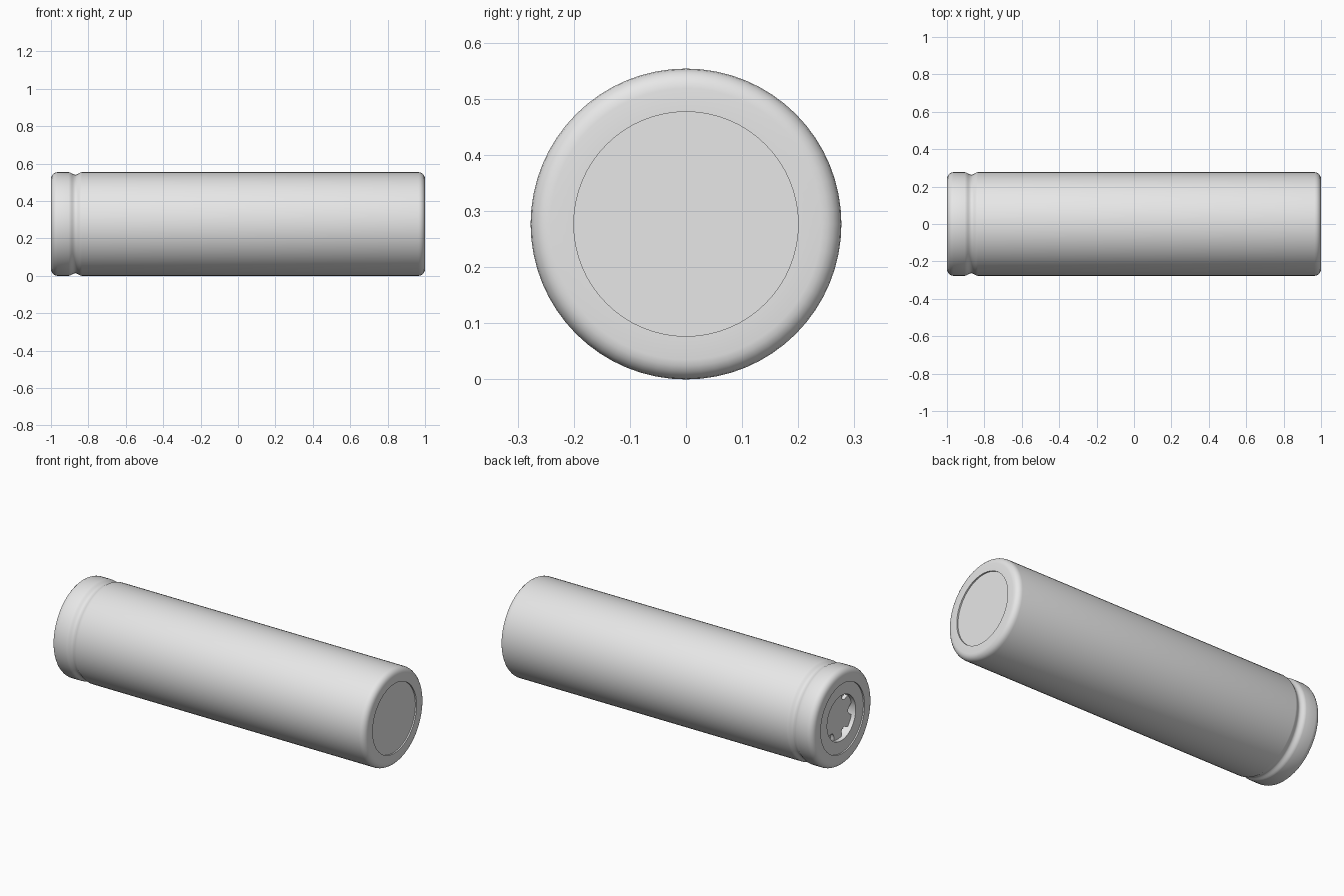
import bpy, bmesh
from math import sin, cos, pi, tau, sqrt, radians

if "Cube" in bpy.data.objects:
    bpy.data.objects.remove(bpy.data.objects["Cube"])

R = 0.277        # cell radius, also the height of its axis
SIDES = 64
FILLET = 0.035

steel = bpy.data.materials.new("light_grey_metal")
steel.use_nodes = True
steel.diffuse_color = (0.8, 0.8, 0.8, 1)
steel.node_tree.nodes["Principled BSDF"].inputs["Base Color"].default_value = (0.8, 0.8, 0.8, 1)


def finish(name, bm):
    bmesh.ops.recalc_face_normals(bm, faces=bm.faces)
    mesh = bpy.data.meshes.new(name)
    bm.to_mesh(mesh)
    bm.free()
    mesh.materials.append(steel)
    obj = bpy.data.objects.new(name, mesh)
    bpy.context.collection.objects.link(obj)
    bpy.ops.object.select_all(action='DESELECT')
    obj.select_set(True)
    bpy.context.view_layer.objects.active = obj
    bpy.ops.object.shade_smooth_by_angle(angle=radians(32))
    return obj


def ring(bm, x, radius_at):
    angles = [tau * i / SIDES for i in range(SIDES)]
    return [bm.verts.new((x, radius_at(a) * cos(a), R + radius_at(a) * sin(a))) for a in angles]


def bridge(bm, a, b):
    for i in range(len(a)):
        j = (i + 1) % len(a)
        bm.faces.new((a[i], a[j], b[j], b[i]))


def lathe(name, profile):
    """Turn (x, radius) points about the long axis and close both ends."""
    bm = bmesh.new()
    rings = [ring(bm, x, lambda a, r=r: r) for x, r in profile]
    for a, b in zip(rings, rings[1:]):
        bridge(bm, a, b)
    bm.faces.new(rings[0])
    bm.faces.new(rings[-1])
    return finish(name, bm)


def fillet(sign):
    """Rounded rim from the end face out to the side wall."""
    steps = [pi / 2 * i / 5 for i in range(6)]
    return [(sign * (1 - FILLET + FILLET * cos(t)), R - FILLET + FILLET * sin(t)) for t in steps]


# Can: vented end with recessed plate and well, crimp groove, plain end with recessed disc
vent_end = [(-0.945, 0.13), (-0.992, 0.13), (-0.992, 0.2), (-1, 0.2)]
groove = [(-0.87 + 0.035 * (i / 5 - 1), R - 0.007 * (1 - cos(tau * i / 10))) for i in range(11)]
plain_end = [(1, 0.2), (0.992, 0.2)]
lathe("cell_can", vent_end + fillet(-1) + groove + fillet(1)[::-1] + plain_end)


# Contact cap: disc in the well with six rounded vent notches
def notched(a):
    half = radians(14)
    d = (a + tau / 12) % (tau / 6) - tau / 12
    return 0.129 - (0.035 * sqrt(1 - (d / half) ** 2) if abs(d) < half else 0)


SIDES = 144
bm = bmesh.new()
outer, inner = ring(bm, -0.968, notched), ring(bm, -0.946, notched)
bridge(bm, outer, inner)
bm.faces.new(outer)
bm.faces.new(inner)
finish("contact_cap", bm)
